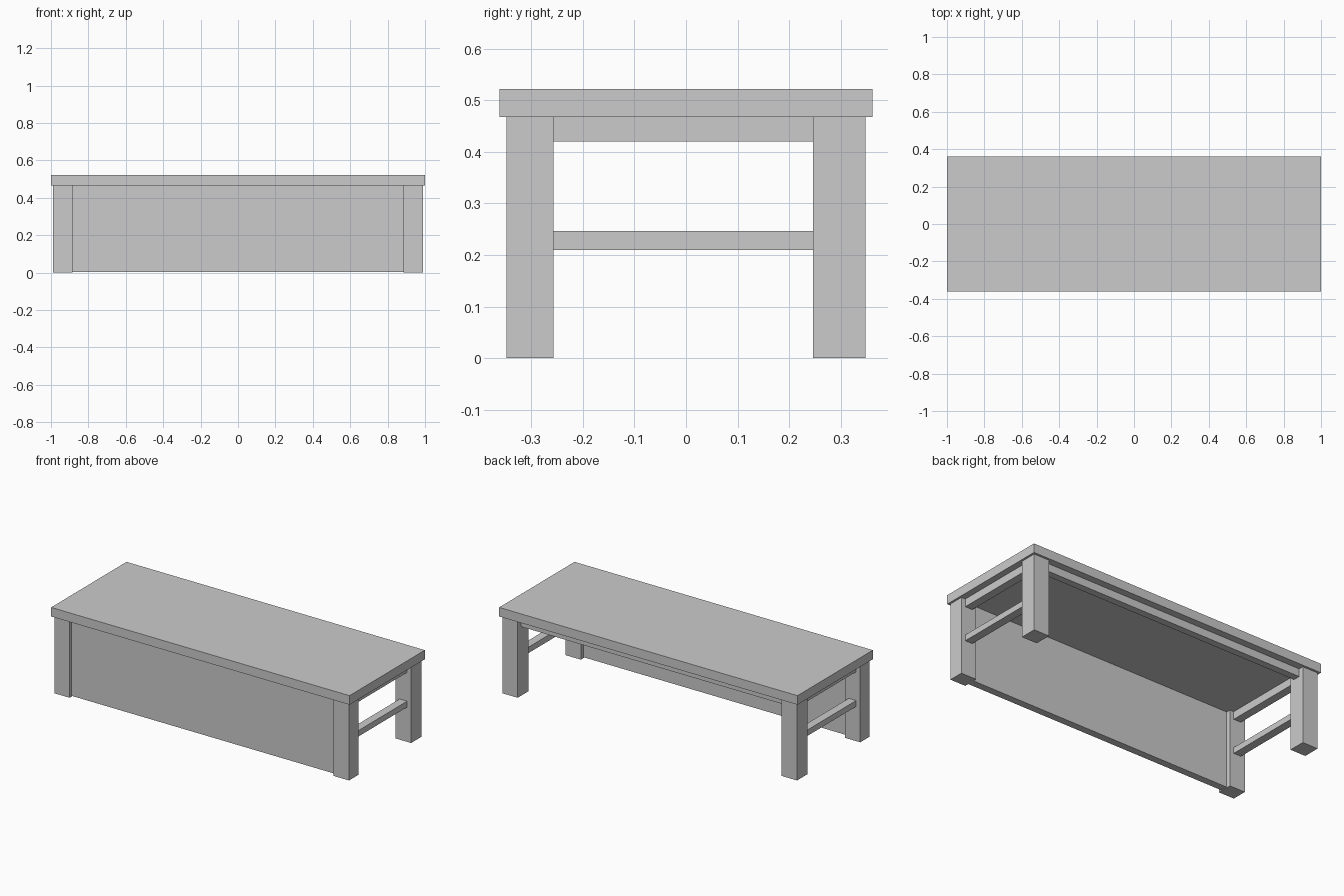
import bpy

if "Cube" in bpy.data.objects:
    bpy.data.objects.remove(bpy.data.objects["Cube"])


def box(name, x, y, z):
    """Box from (min, max) ranges on each axis."""
    bpy.ops.mesh.primitive_cube_add(
        size=1, location=[(a + b) / 2 for a, b in (x, y, z)])
    ob = bpy.context.object
    ob.name = name
    ob.scale = [b - a for a, b in (x, y, z)]
    bpy.ops.object.transform_apply(location=False, rotation=False, scale=True)
    return ob


TOP_Z = 0.467
LEG_OUT, LEG_IN = 0.988, 0.885
FRONT_Y = (-0.348, -0.257)
BACK_Y = (0.246, 0.348)

# Table top
box("table_top", (-1, 1), (-0.361, 0.361), (TOP_Z, 0.522))

for side, s in (("left", -1), ("right", 1)):
    def span(a, b):
        return tuple(sorted((s * a, s * b)))

    # Legs
    box(f"front_leg_{side}", span(LEG_IN, LEG_OUT), FRONT_Y, (0, TOP_Z))
    box(f"back_leg_{side}", span(LEG_IN, LEG_OUT), BACK_Y, (0, TOP_Z))

    # Side apron and lower stretcher, centred on the legs
    rail_x = span(0.911, 0.961)
    rail_y = (FRONT_Y[1], BACK_Y[0])
    box(f"side_apron_{side}", rail_x, rail_y, (0.42, TOP_Z))
    box(f"side_stretcher_{side}", rail_x, rail_y, (0.21, 0.246))

# Recessed front panel
box("front_panel", (-LEG_IN, LEG_IN), (-0.328, -0.284), (0.004, TOP_Z))

# Back apron
box("back_apron", (-LEG_IN, LEG_IN), (0.275, 0.318), (0.42, TOP_Z))
